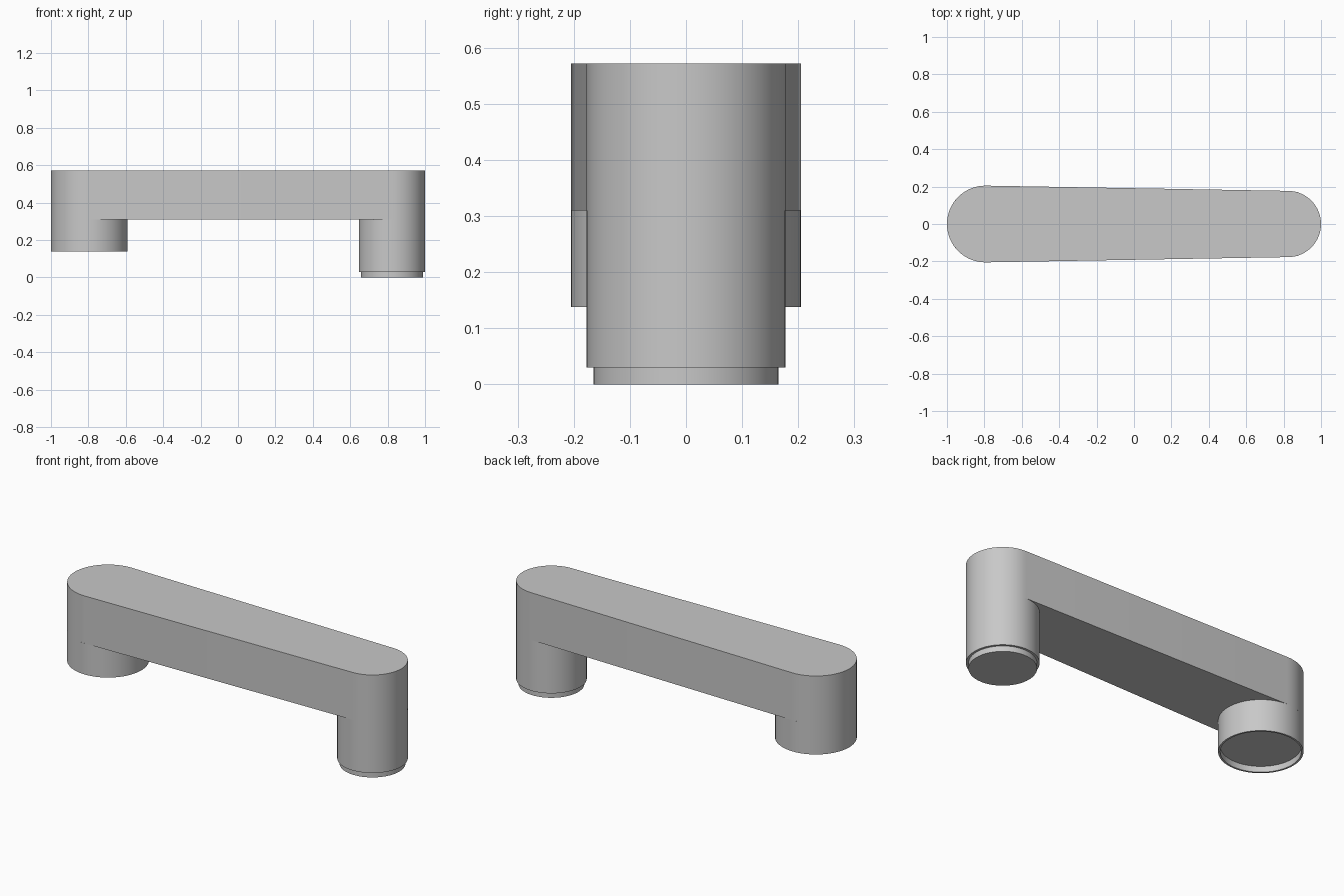
import bpy, bmesh, math

cube = bpy.data.objects.get("Cube")
if cube:
    bpy.data.objects.remove(cube, do_unlink=True)

grey = bpy.data.materials.new("light grey")
grey.use_nodes = True
grey.diffuse_color = (0.58, 0.58, 0.58, 1)
grey.node_tree.nodes["Principled BSDF"].inputs["Base Color"].default_value = grey.diffuse_color

SEGMENTS = 64
BIG_R, SMALL_R = 0.205, 0.177
BIG_X, SMALL_X = -1 + BIG_R, 1 - SMALL_R
UNDERSIDE, TOP = 0.31, 0.572


def finish(name, bm):
    bmesh.ops.recalc_face_normals(bm, faces=bm.faces)
    mesh = bpy.data.meshes.new(name)
    bm.to_mesh(mesh)
    bm.free()
    mesh.materials.append(grey)
    obj = bpy.data.objects.new(name, mesh)
    bpy.context.collection.objects.link(obj)
    bpy.ops.object.select_all(action='DESELECT')
    obj.select_set(True)
    bpy.context.view_layer.objects.active = obj
    bpy.ops.object.shade_smooth_by_angle(angle=math.radians(30))
    return obj


def arc(cx, r, start, end, n=SEGMENTS // 2):
    steps = [start + (end - start) * i / n for i in range(n + 1)]
    return [(cx + r * math.cos(a), r * math.sin(a)) for a in steps]


def turned_leg(name, cx, profile):
    """Spin (radius, z) points about a vertical axis; the last ring is capped."""
    bm = bmesh.new()
    rings = [[bm.verts.new((cx + r * math.cos(t), r * math.sin(t), z))
              for t in (math.tau * i / SEGMENTS for i in range(SEGMENTS))]
             for r, z in profile]
    for a, b in zip(rings, rings[1:]):
        for i in range(SEGMENTS):
            j = (i + 1) % SEGMENTS
            bm.faces.new((a[i], a[j], b[j], b[i]))
    bm.faces.new(rings[-1])
    # Closed at the top too, just inside the arm
    bm.faces.new(rings[0])
    return finish(name, bm)


# Tapered arm: two end arcs joined by their common tangents
tangent = math.acos((BIG_R - SMALL_R) / (SMALL_X - BIG_X))
outline = (arc(SMALL_X, SMALL_R, -tangent, tangent)
           + arc(BIG_X, BIG_R, tangent, math.tau - tangent))
bm = bmesh.new()
base = bm.faces.new([bm.verts.new((x, y, UNDERSIDE)) for x, y in outline])
extruded = bmesh.ops.extrude_face_region(bm, geom=[base], use_keep_orig=True)
for v in extruded["geom"]:
    if isinstance(v, bmesh.types.BMVert):
        v.co.z = TOP
finish("tapered_arm", bm)

# Wide short leg with a shallow recess underneath
turned_leg("wide_leg", BIG_X, [(BIG_R, UNDERSIDE), (BIG_R, 0.138),
                               (0.195, 0.138), (0.195, 0.17)])

# Narrow long leg with a stepped foot
turned_leg("narrow_leg", SMALL_X, [(SMALL_R, UNDERSIDE), (SMALL_R, 0.03),
                                   (0.165, 0.03), (0.165, 0)])
